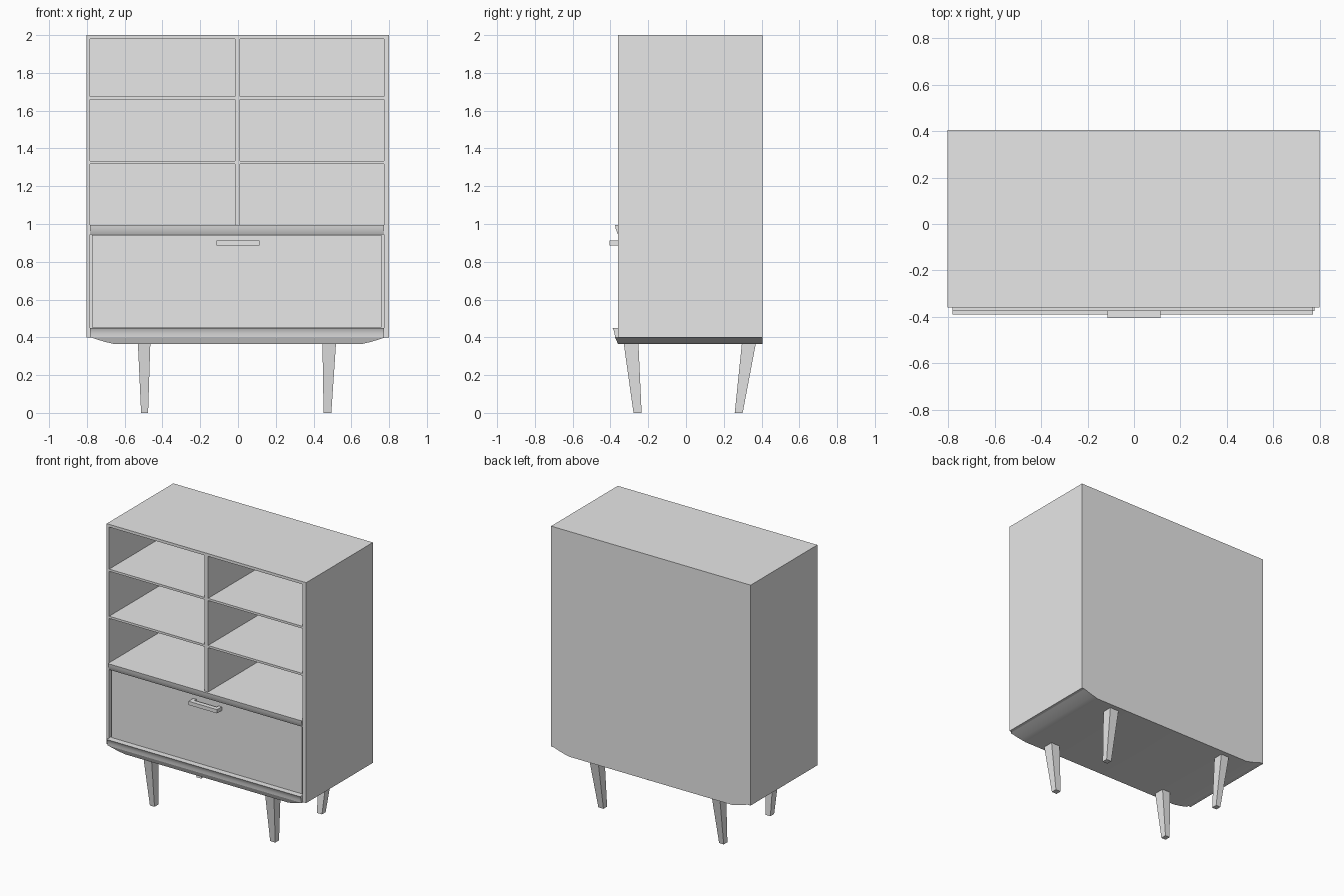
import bpy, bmesh
from mathutils import Vector

cube = bpy.data.objects.get("Cube")
if cube:
    bpy.data.objects.remove(cube, do_unlink=True)

grey = bpy.data.materials.new("plain_grey")
grey.use_nodes = True
colour = (0.8, 0.8, 0.8, 1)
grey.diffuse_color = colour
grey.node_tree.nodes["Principled BSDF"].inputs["Base Color"].default_value = colour


def loft(name, start, end, smooth=False):
    """Solid joining two matching outlines."""
    bm = bmesh.new()
    a = [bm.verts.new(p) for p in start]
    b = [bm.verts.new(p) for p in end]
    bm.faces.new(a)
    bm.faces.new(b[::-1])
    for i in range(len(a)):
        j = (i + 1) % len(a)
        bm.faces.new((a[j], a[i], b[i], b[j]))
    bmesh.ops.recalc_face_normals(bm, faces=bm.faces)
    mesh = bpy.data.meshes.new(name)
    bm.to_mesh(mesh)
    bm.free()
    mesh.materials.append(grey)
    obj = bpy.data.objects.new(name, mesh)
    bpy.context.collection.objects.link(obj)
    if smooth:
        bpy.ops.object.select_all(action="DESELECT")
        obj.select_set(True)
        bpy.context.view_layer.objects.active = obj
        bpy.ops.object.shade_smooth_by_angle()
    return obj


def rect(x, y, z):
    return [(x[0], y[0], z), (x[1], y[0], z), (x[1], y[1], z), (x[0], y[1], z)]


def board(name, x, y, z):
    return loft(name, rect(x, y, z[0]), rect(x, y, z[1]))


def moulding(name, profile, x):
    return loft(name, [(x[0], *p) for p in profile], [(x[1], *p) for p in profile], True)


FRONT, BACK, INNER_BACK = -0.36, 0.405, 0.39
LEFT, RIGHT = -0.783, 0.772
inside = (LEFT, RIGHT)
depth = (FRONT, INNER_BACK)

# Outer case
board("right_side_panel", (-0.803, LEFT), (FRONT, BACK), (0.4, 2))
board("left_side_panel", (RIGHT, 0.8), (FRONT, BACK), (0.4, 2))
board("top_panel", inside, (FRONT, BACK), (1.98, 2))
board("back_panel", inside, (INNER_BACK, BACK), (0.4, 1.98))
board("bottom_panel", inside, depth, (0.4, 0.45))

# Open shelving
board("shelf_floor", inside, depth, (0.945, 0.995))
board("centre_divider", (-0.016, 0.011), depth, (0.995, 1.98))
for level, z in (("lower", 1.317), ("upper", 1.659)):
    board(level + "_right_shelf", (LEFT, -0.016), depth, (z, z + 0.016))
    board(level + "_left_shelf", (0.011, RIGHT), depth, (z, z + 0.016))

# Shaped front edges
moulding("middle_rail", [(FRONT, 0.995), (-0.375, 0.995), (-0.372, 0.975),
                         (-0.365, 0.955), (FRONT, 0.945)], inside)
moulding("bottom_lip", [(FRONT, 0.45), (-0.39, 0.45), (-0.383, 0.438),
                        (-0.378, 0.42), (-0.376, 0.4), (FRONT, 0.4)], inside)

# Tapered base, its front leaning back
half = [(0.778, 0.4), (0.745, 0.388), (0.7, 0.375), (0.657, 0.365)]
outline = [(-x, z) for x, z in half] + half[::-1]
loft("tapered_base", [(x, FRONT - (z - 0.365) * 0.45, z) for x, z in outline],
     [(x, BACK, z) for x, z in outline], True)

# Drop front and pull
board("cabinet_front", (-0.773, 0.76), (-0.35, -0.33), (0.452, 0.943))
board("handle_bar", (-0.115, 0.115), (-0.405, -0.372), (0.885, 0.912))
for side, x in (("right", -0.115), ("left", 0.09)):
    board(side + "_handle_post", (x, x + 0.025), (-0.372, -0.35), (0.885, 0.912))

# Tapering legs, leaning inward toward the floor
for side, top_x, foot_x in (("right", (-0.53, -0.464), (-0.513, -0.476)),
                            ("left", (0.447, 0.519), (0.453, 0.494))):
    for end, top_y, foot_y in (("front", (-0.33, -0.252), (-0.278, -0.235)),
                               ("back", (0.296, 0.37), (0.258, 0.3))):
        loft(f"{end}_{side}_leg", rect(foot_x, foot_y, 0), rect(top_x, top_y, 0.37))
